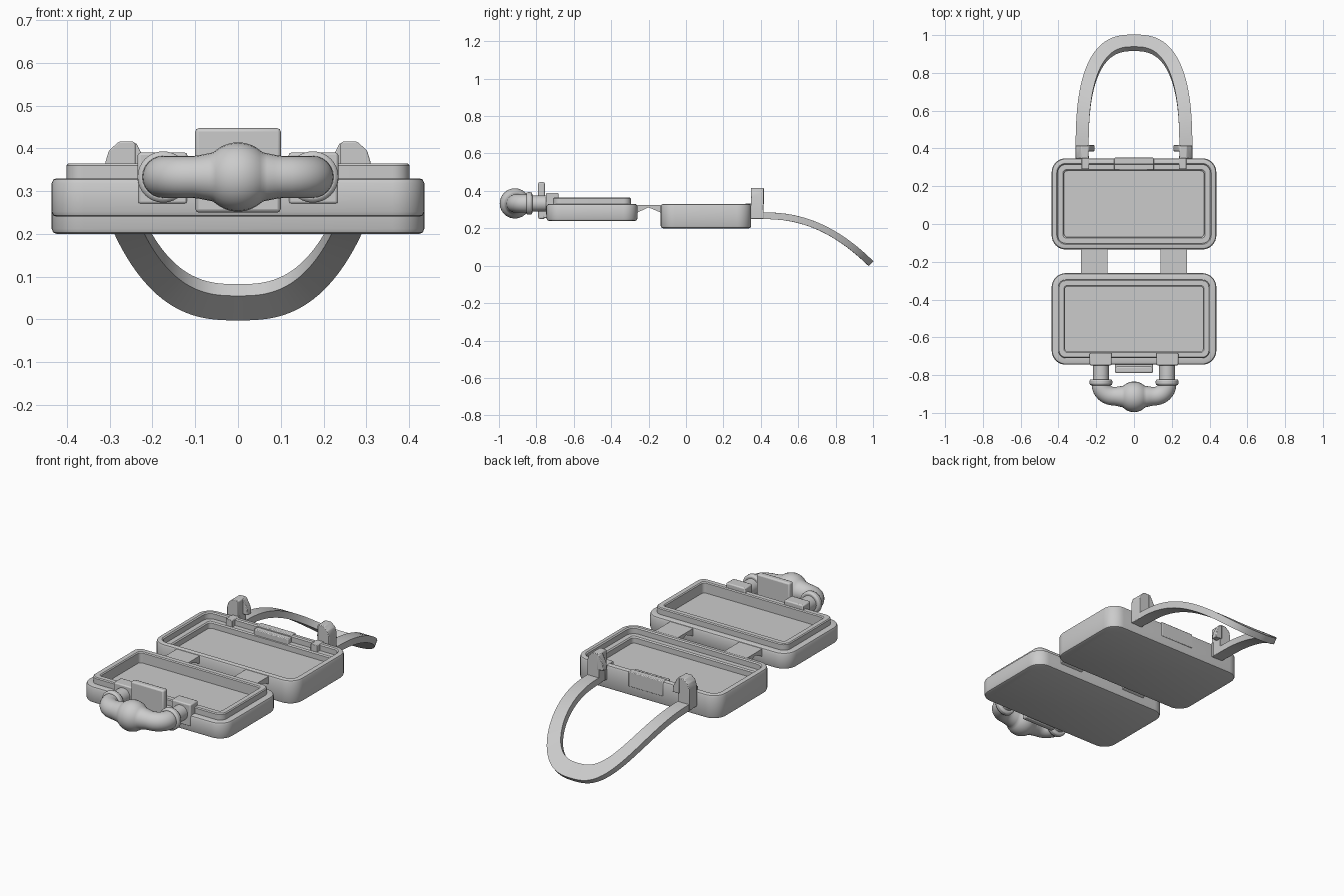
import bpy, bmesh
from math import sin, cos, pi, radians
from mathutils import Vector

if "Cube" in bpy.data.objects:
    bpy.data.objects.remove(bpy.data.objects["Cube"], do_unlink=True)

grey = bpy.data.materials.new("plain_grey")
grey.use_nodes = True
grey.diffuse_color = (0.6, 0.6, 0.6, 1)
grey.node_tree.nodes["Principled BSDF"].inputs["Base Color"].default_value = (0.6, 0.6, 0.6, 1)


def finish(name, bm, bevel=0.0, angle=35):
    """Turn a bmesh into a shaded object, with optional rounded edges."""
    bmesh.ops.recalc_face_normals(bm, faces=bm.faces)
    mesh = bpy.data.meshes.new(name)
    bm.to_mesh(mesh)
    bm.free()
    obj = bpy.data.objects.new(name, mesh)
    bpy.context.collection.objects.link(obj)
    mesh.materials.append(grey)
    if bevel:
        mod = obj.modifiers.new("rounding", 'BEVEL')
        mod.width, mod.segments, mod.limit_method = bevel, 2, 'ANGLE'
    bpy.ops.object.select_all(action='DESELECT')
    obj.select_set(True)
    bpy.context.view_layer.objects.active = obj
    bpy.ops.object.shade_smooth_by_angle(angle=radians(angle))
    return obj


def loft(name, rings, bevel=0.0):
    """Skin a list of equal closed rings and cap both ends."""
    bm = bmesh.new()
    loops = [[bm.verts.new(p) for p in ring] for ring in rings]
    for a, b in zip(loops, loops[1:]):
        for i in range(len(a)):
            j = (i + 1) % len(a)
            bm.faces.new((a[i], a[j], b[j], b[i]))
    bm.faces.new(loops[0])
    bm.faces.new(loops[-1])
    return finish(name, bm, bevel)


def box(name, x0, x1, y0, y1, z0, z1, bevel=0.006):
    ring = lambda z: [(x0, y0, z), (x1, y0, z), (x1, y1, z), (x0, y1, z)]
    return loft(name, [ring(z0), ring(z1)], bevel)


def tray(name, y0, y1, steps):
    """Rounded tray: steps are (inset, height) from under the base to the inner floor."""
    rings = []
    for inset, z in steps:
        r = max(0.075 - inset, 0.018)
        hx, hy, ring = 0.436 - inset - r, (y1 - y0) / 2 - inset - r, []
        for k, (sx, sy) in enumerate([(1, 1), (-1, 1), (-1, -1), (1, -1)]):
            for i in range(9):
                a = (k + i / 8) * pi / 2
                ring.append((sx * hx + r * cos(a), (y0 + y1) / 2 + sy * hy + r * sin(a), z))
        rings.append(ring)
    return loft(name, rings)


# Two halves of the case: deep base with a stepped rim, shallow lid with a raised lip
tray("base_tray", -0.135, 0.348, [
    (0.012, 0.2), (0.004, 0.203), (0, 0.212), (0, 0.318), (0.004, 0.327), (0.012, 0.33),
    (0.027, 0.33), (0.033, 0.324), (0.033, 0.295), (0.06, 0.295), (0.066, 0.289),
    (0.066, 0.26)])
tray("lid_tray", -0.745, -0.26, [
    (0.012, 0.24), (0.004, 0.243), (0, 0.252), (0, 0.318), (0.004, 0.327), (0.012, 0.33),
    (0.035, 0.33), (0.035, 0.36), (0.04, 0.365), (0.065, 0.365), (0.07, 0.36), (0.07, 0.305)])

# Thin folding hinge straps
hinge = [(-0.27, 0.28), (-0.2, 0.312), (-0.125, 0.28), (-0.125, 0.325), (-0.27, 0.325)]
for side, x in (("left", 0.21), ("right", -0.21)):
    loft(side + "_hinge", [[(x + dx, y, z) for y, z in hinge] for dx in (-0.07, 0.07)])

# Clasp on the lid and its catch on the base
box("clasp_tab", -0.1, 0.1, -0.79, -0.755, 0.25, 0.447, 0.008)
box("clasp_bridge", -0.1, 0.1, -0.765, -0.735, 0.255, 0.3)
box("catch_rim", -0.105, 0.105, 0.316, 0.351, 0.25, 0.333, 0.004)
box("catch_lip", -0.105, 0.105, 0.285, 0.318, 0.25, 0.322, 0.004)

# Tubular grip with a round bead in the middle
path = [Vector((0.175, -0.73 - 0.12 * i / 6, 0.333)) for i in range(6)]
path += [Vector((0.105 + 0.07 * cos(a), -0.85 - 0.062 * sin(a), 0.333))
         for a in [i * pi / 16 for i in range(9)]]
path += [Vector((0.1 - 0.1 * i / 12, -0.912 - 0.003 * i / 12, 0.333)) for i in range(1, 13)]
path += [Vector((-p.x, p.y, p.z)) for p in reversed(path[:-1])]


def grip_radius(p):
    d = abs(p.x)
    if p.y > -0.84:
        return 0.042
    bead = max(0.0, 0.081 ** 2 - d * d) ** 0.5
    return max(bead, 0.049 + 0.02 * max(0, 1 - d / 0.1))


rings = []
for i, p in enumerate(path):
    t = (path[min(i + 1, len(path) - 1)] - path[max(i - 1, 0)]).normalized()
    side, r = t.cross(Vector((0, 0, 1))), grip_radius(p)
    rings.append([p + r * (side * cos(a) + Vector((0, 0, 1)) * sin(a))
                  for a in [k * pi / 12 for k in range(24)]])
loft("grip_tube", rings)


def profile_solid(name, s, outline, y0, y1, bevel=0.005):
    """Extrude a front outline along y, flipped to side s."""
    return loft(name, [[(s * x, y, z) for x, z in outline] for y in (y0, y1)], bevel)


post = [(0.24, 0.25), (0.31, 0.25), (0.31, 0.368), (0.302, 0.395), (0.278, 0.416),
        (0.245, 0.416), (0.24, 0.412)]
nub = [(0.21, 0.33), (0.25, 0.33), (0.25, 0.414), (0.238, 0.412), (0.214, 0.365)]
for side, s in (("left", 1), ("right", -1)):
    # Collar and mounting block of the grip
    bm = bmesh.new()
    bmesh.ops.create_cone(bm, cap_ends=True, segments=32, radius1=0.06, radius2=0.06, depth=0.032)
    for v in bm.verts:
        v.co = Vector((s * 0.175 + v.co.x, -0.838 + v.co.z, 0.333 + v.co.y))
    finish(side + "_grip_collar", bm, 0.009)
    x = s * 0.1765
    box(side + "_grip_block", x - 0.058, x + 0.058, -0.748, -0.682, 0.27, 0.39)
    # Posts that carry the strap
    profile_solid(side + "_post", s, post, 0.347, 0.415)
    profile_solid(side + "_post_nub", s, nub, 0.385, 0.418, 0.003)
    x = s * 0.2575
    box(side + "_post_foot", x - 0.02, x + 0.02, 0.29, 0.36, 0.25, 0.331, 0.003)

# Curved strap loop: a squarish arch bent downwards
rings = []
for i in range(65):
    a = pi * i / 64
    c, e = cos(a), abs(sin(a)) ** 0.76
    corners = []
    for hx, length in ((0.309, 0.6), (0.24, 0.537)):
        w = abs(c) ** 0.74 * (1 if c > 0 else -1)
        y = 0.39 + length * e
        u = max(0, (y - 0.42) / 0.56)
        normal = Vector((0, 0.97 * u ** 1.2, 1)).normalized() * 0.018
        mid = Vector((hx * w, y, 0.267 - 0.247 * u ** 2.2))
        corners.append((mid + normal, mid - normal))
    rings.append([corners[0][0], corners[0][1], corners[1][1], corners[1][0]])
loft("strap_loop", rings)
